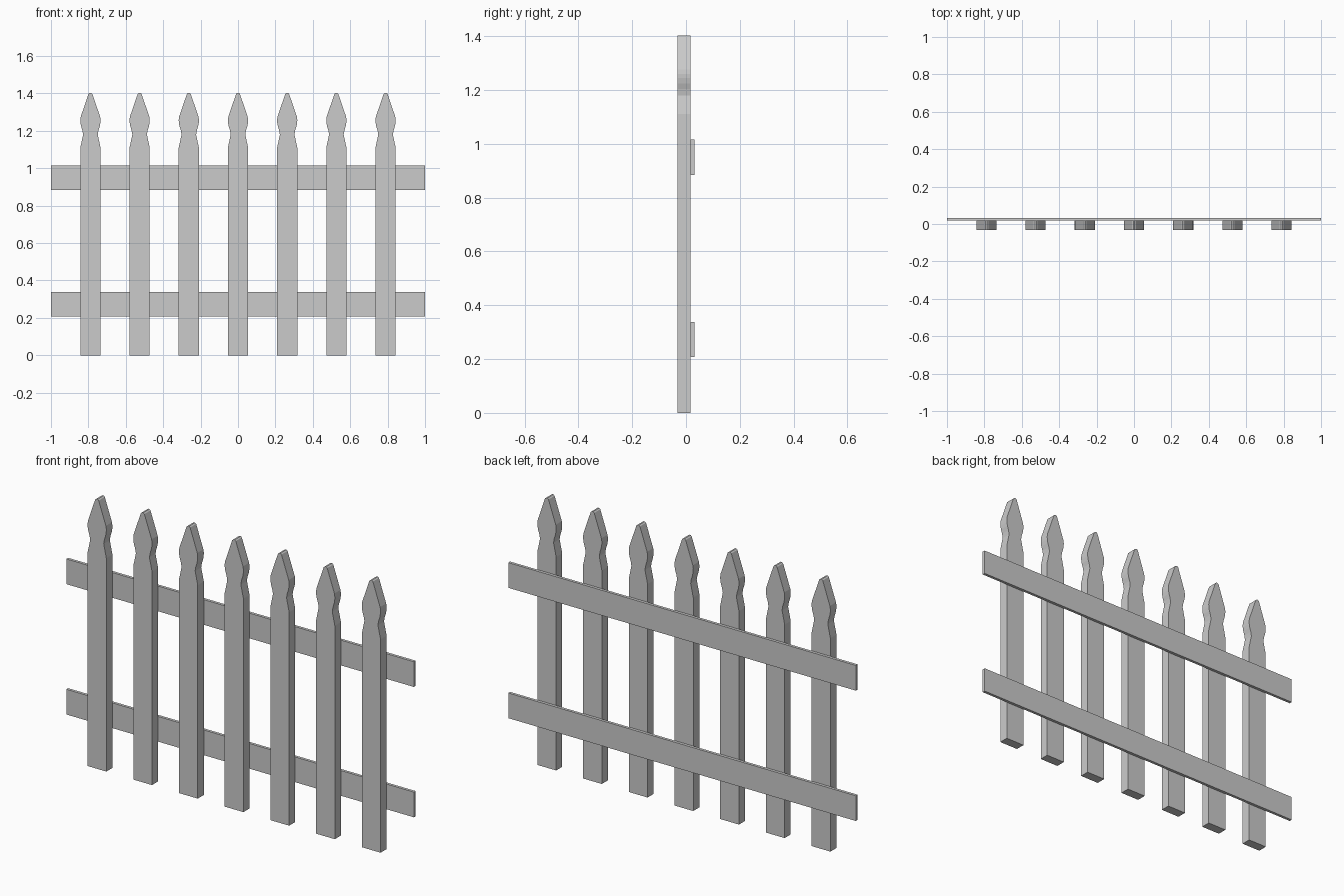
import bpy

if "Cube" in bpy.data.objects:
    bpy.data.objects.remove(bpy.data.objects["Cube"])

# half profile of a picket (half width, height), bottom to top
HALF = [(0.054, 0), (0.054, 1.11), (0.039, 1.18), (0.043, 1.203), (0.050, 1.225),
        (0.0535, 1.245), (0.054, 1.26), (0.0515, 1.277), (0.010, 1.398), (0.004, 1.403)]
Y_FRONT, Y_JOIN, Y_BACK = -0.0325, 0.0175, 0.0325


def extrude_y(name, outline, y0, y1):
    """Prism from an x-z outline (counter-clockwise seen from the front)."""
    n = len(outline)
    verts = [(x, y, z) for y in (y0, y1) for x, z in outline]
    faces = [tuple(range(n)), tuple(reversed(range(n, 2 * n)))]
    faces += [(i, i + n, (i + 1) % n + n, (i + 1) % n) for i in range(n)]
    mesh = bpy.data.meshes.new(name)
    mesh.from_pydata(verts, [], faces)
    obj = bpy.data.objects.new(name, mesh)
    bpy.context.collection.objects.link(obj)
    return obj


# seven pointed pickets sharing one mesh
outline = HALF + [(-x, z) for x, z in reversed(HALF)]
picket = extrude_y("picket_1", outline, Y_FRONT, Y_JOIN)
picket.location.x = -0.789
for i in range(1, 7):
    copy = bpy.data.objects.new(f"picket_{i + 1}", picket.data)
    copy.location.x = -0.789 + i * 0.263
    bpy.context.collection.objects.link(copy)

# two thin rails behind the pickets
for name, z0, z1 in (("lower_rail", 0.207, 0.338), ("upper_rail", 0.885, 1.016)):
    extrude_y(name, [(-1, z0), (1, z0), (1, z1), (-1, z1)], Y_JOIN, Y_BACK)
